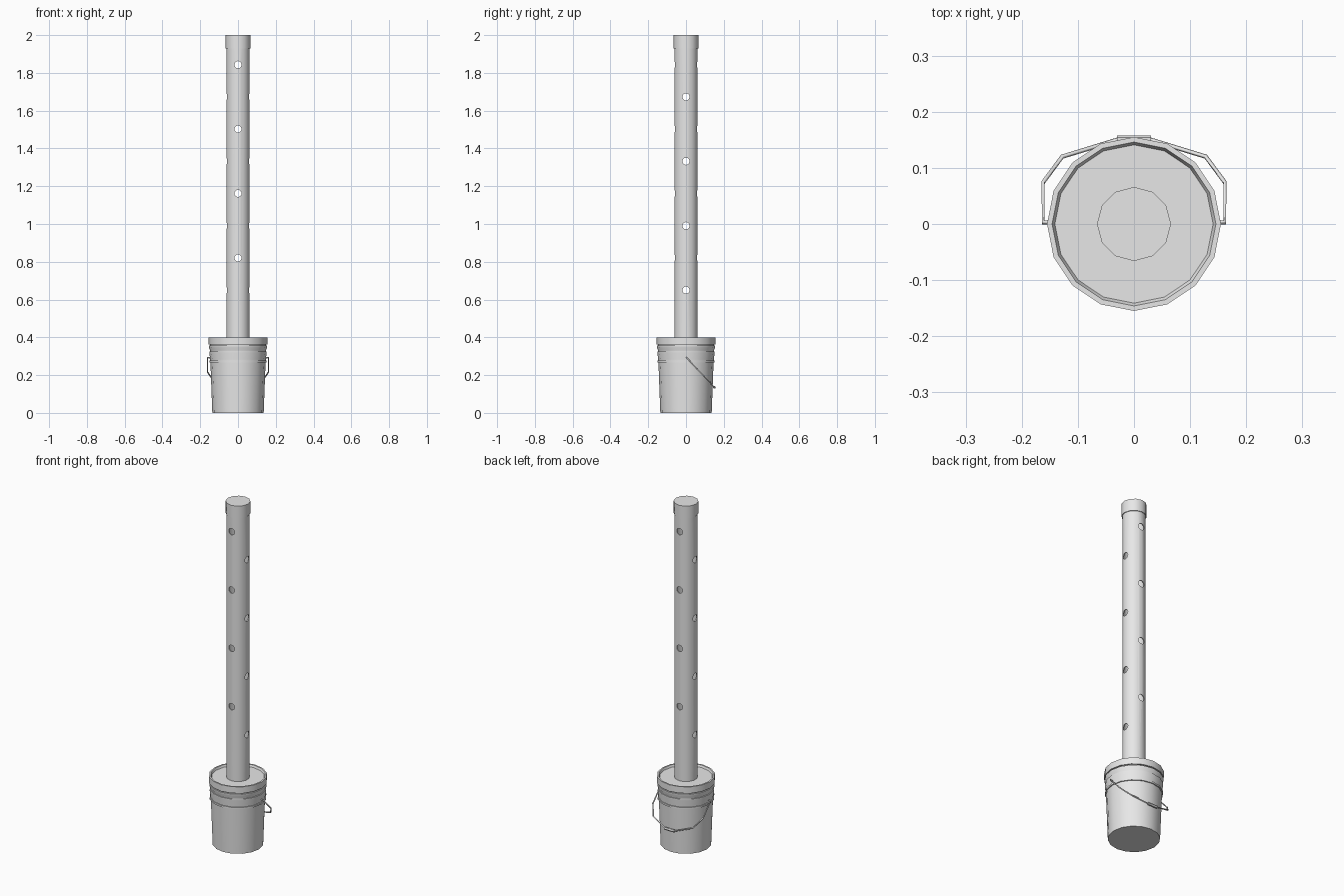
import bpy, bmesh, math
from mathutils import Matrix

if "Cube" in bpy.data.objects:
    bpy.data.objects.remove(bpy.data.objects["Cube"])

grey = bpy.data.materials.new("light_grey")
grey.use_nodes = True
grey.diffuse_color = (0.8, 0.8, 0.8, 1)
grey.node_tree.nodes["Principled BSDF"].inputs["Base Color"].default_value = (0.8, 0.8, 0.8, 1)


def add_object(name, data):
    obj = bpy.data.objects.new(name, data)
    bpy.context.collection.objects.link(obj)
    data.materials.append(grey)
    return obj


def select(obj):
    bpy.ops.object.select_all(action='DESELECT')
    obj.select_set(True)
    bpy.context.view_layer.objects.active = obj


def smooth(obj, angle=35):
    select(obj)
    bpy.ops.object.shade_smooth_by_angle(angle=math.radians(angle))


def lathe(name, profile, sides, closed=False):
    """Spin a (radius, z) profile around the z axis."""
    bm = bmesh.new()
    verts = [bm.verts.new((r, 0, z)) for r, z in profile]
    pairs = list(zip(verts, verts[1:]))
    if closed:
        pairs.append((verts[-1], verts[0]))
    edges = [bm.edges.new(p) for p in pairs]
    bmesh.ops.spin(bm, geom=verts + edges, cent=(0, 0, 0), axis=(0, 0, 1),
                   angle=math.tau, steps=sides, use_duplicate=False)
    bmesh.ops.remove_doubles(bm, verts=bm.verts, dist=1e-5)
    bmesh.ops.recalc_face_normals(bm, faces=bm.faces)
    mesh = bpy.data.meshes.new(name)
    bm.to_mesh(mesh)
    bm.free()
    return add_object(name, mesh)


# Bucket body with flared ribs under the lid
body = [(0, 0), (0.136, 0), (0.146, 0.268)]
for low, high, radius in [(0.268, 0.278, 0.152), (0.317, 0.326, 0.152), (0.346, 0.356, 0.154)]:
    body += [(radius, low), (radius, high), (0.147, high), (0.147, high + 0.005)]
body += [(0.147, 0.38), (0, 0.38)]
smooth(lathe("bucket", body, 16))

# Lid with raised rim and sunken floor
lid = [(0, 0.388), (0.141, 0.388), (0.146, 0.4), (0.155, 0.4),
       (0.155, 0.362), (0.146, 0.362), (0, 0.362)]
smooth(lathe("lid", lid, 16))

# Hollow pipe
pipe = lathe("pipe", [(0.061, 0.38), (0.061, 1.96), (0.055, 1.96), (0.055, 0.38)], 24, closed=True)

# Holes drilled through the pipe, alternating front-back and side-side
bm = bmesh.new()
for i in range(8):
    turn = Matrix.Rotation(math.pi / 2, 4, 'Y' if i % 2 == 0 else 'X')
    bmesh.ops.create_cone(bm, cap_ends=True, segments=12, radius1=0.019, radius2=0.019, depth=0.2,
                          matrix=Matrix.Translation((0, 0, 0.65 + 0.1705 * i)) @ turn)
drill_mesh = bpy.data.meshes.new("hole_cutter")
bm.to_mesh(drill_mesh)
bm.free()
drill = add_object("hole_cutter", drill_mesh)
drill.hide_render = True
cut = pipe.modifiers.new("holes", 'BOOLEAN')
cut.operation = 'DIFFERENCE'
cut.solver = 'EXACT'
cut.object = drill
select(pipe)
bpy.ops.object.modifier_apply(modifier="holes")
bpy.data.objects.remove(drill)
smooth(pipe)

# Cap on the pipe end
smooth(lathe("pipe_cap", [(0.055, 1.93), (0.066, 1.93), (0.066, 2), (0, 2)], 12))


def tube(name, points, radius, resolution):
    curve = bpy.data.curves.new(name, 'CURVE')
    curve.dimensions = '3D'
    curve.bevel_depth = radius
    curve.bevel_resolution = resolution
    curve.use_fill_caps = True
    spline = curve.splines.new('POLY')
    spline.points.add(len(points) - 1)
    for p, co in zip(spline.points, points):
        p.co = (*co, 1)
    obj = add_object(name, curve)
    select(obj)
    bpy.ops.object.convert(target='MESH')
    return obj


# Bail handle hanging down at the back, and its grip
def hang(x, y):
    return (x, y, 0.296 - 1.07 * y)


half = [hang(0.147, 0.003), hang(0.162, 0.003), hang(0.162, 0.074), hang(0.128, 0.12), hang(0.03, 0.15)]
wire = half + [(-x, y, z) for x, y, z in reversed(half)]
tube("handle_wire", wire, 0.004, 0)
smooth(tube("handle_grip", [hang(-0.03, 0.15), hang(0.03, 0.15)], 0.008, 1), 50)
